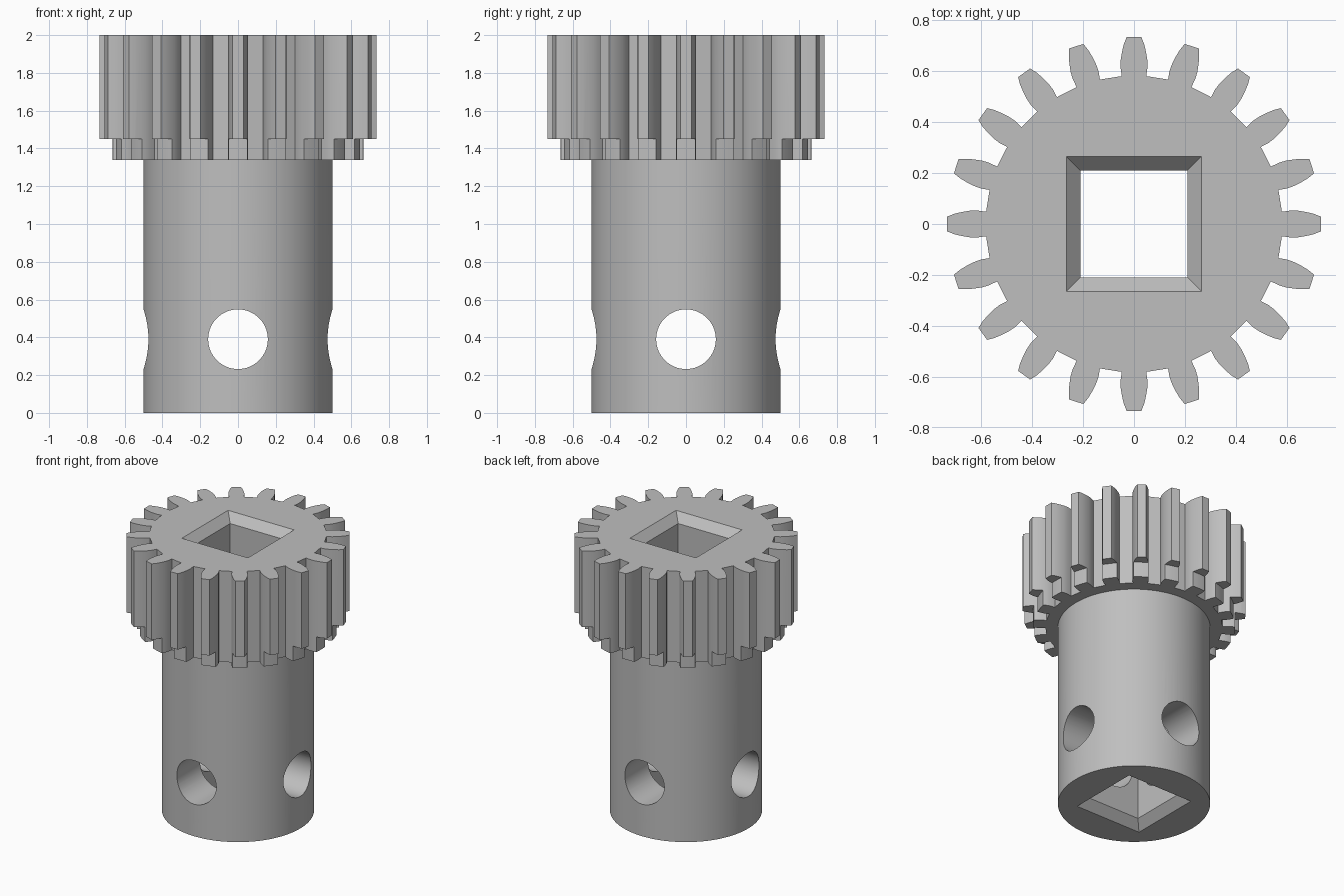
import bpy, bmesh, math
from mathutils import Matrix, Vector

cube = bpy.data.objects.get("Cube")
if cube:
    bpy.data.objects.remove(cube, do_unlink=True)

TEETH = 20
SHAFT_R, HOLE_R, HOLE_Z = 0.5, 0.158, 0.39
GEAR_Z, STEP_Z, TOP_Z = 1.34, 1.45, 2.0
STEP_R = 0.665
BORE, BORE_MOUTH, BEVEL = 0.21, 0.265, 0.06

grey = bpy.data.materials.new("plain grey")
grey.use_nodes = True
colour = (0.52, 0.52, 0.52, 1)
grey.diffuse_color = colour
grey.node_tree.nodes["Principled BSDF"].inputs["Base Color"].default_value = colour


def loft(name, sections, closed=False):
    """Skin a list of matching rings; cap the ends unless closed into a loop."""
    bm = bmesh.new()
    rings = [[bm.verts.new(p) for p in ring] for ring in sections]
    pairs = list(zip(rings, rings[1:]))
    if closed:
        pairs.append((rings[-1], rings[0]))
    else:
        bm.faces.new(rings[0])
        bm.faces.new(rings[-1])
    for a, b in pairs:
        for i in range(len(a)):
            j = (i + 1) % len(a)
            bm.faces.new((a[i], a[j], b[j], b[i]))
    bmesh.ops.recalc_face_normals(bm, faces=bm.faces)
    mesh = bpy.data.meshes.new(name)
    bm.to_mesh(mesh)
    bm.free()
    mesh.materials.append(grey)
    obj = bpy.data.objects.new(name, mesh)
    bpy.context.collection.objects.link(obj)
    return obj


def circle(r, z, n=128):
    return [(r * math.cos(math.tau * i / n), r * math.sin(math.tau * i / n), z)
            for i in range(n)]


def square(h, z):
    return [(-h, -h, z), (h, -h, z), (h, h, z), (-h, h, z)]


def combine(target, other, operation):
    mod = target.modifiers.new(operation.lower(), 'BOOLEAN')
    mod.operation = operation
    mod.solver = 'EXACT'
    mod.object = other
    bpy.context.view_layer.update()
    bpy.context.view_layer.objects.active = target
    bpy.ops.object.modifier_apply(modifier=mod.name)
    bpy.data.objects.remove(other, do_unlink=True)


# Toothed head: one curved tooth outline, repeated around the axis
flank = [(0.58, 0.048), (0.615, 0.053), (0.645, 0.052), (0.675, 0.047),
         (0.705, 0.040), (0.733, 0.029)]
tooth = [(r, -w) for r, w in flank] + [(r, w) for r, w in reversed(flank)]
outline = []
for i in range(TEETH):
    turn = Matrix.Rotation(math.tau * i / TEETH, 3, 'Z')
    outline += [turn @ Vector((x, y, 0)) for x, y in tooth]
gear = loft("pinion_gear", [[(p.x, p.y, z) for p in outline] for z in (GEAR_Z, TOP_Z)])

# Step that shortens the teeth along the lower rim
step = loft("step_cutter", [circle(STEP_R, GEAR_Z - 0.1), circle(1, GEAR_Z - 0.1),
                            circle(1, STEP_Z), circle(STEP_R, STEP_Z)], closed=True)
combine(gear, step, 'DIFFERENCE')

# Round shaft, running up into the head
shaft = loft("shaft", [circle(SHAFT_R, 0), circle(SHAFT_R, 1.6)])
combine(gear, shaft, 'UNION')

# Square bore with bevelled mouths at both ends
extra = 0.02
flare = BORE_MOUTH + extra * (BORE_MOUTH - BORE) / BEVEL
bore = loft("bore_cutter", [square(flare, -extra), square(BORE, BEVEL),
                            square(BORE, TOP_Z - BEVEL), square(flare, TOP_Z + extra)])
combine(gear, bore, 'DIFFERENCE')

# Crossed pin holes through the shaft
for axis in 'XY':
    pin = loft("pin_hole_cutter", [circle(HOLE_R, -1, 64), circle(HOLE_R, 1, 64)])
    pin.data.transform(Matrix.Translation((0, 0, HOLE_Z))
                       @ Matrix.Rotation(math.pi / 2, 4, 'Y' if axis == 'X' else 'X'))
    combine(gear, pin, 'DIFFERENCE')

# Smooth the curved walls, keep the corners crisp
bpy.ops.object.select_all(action='DESELECT')
gear.select_set(True)
bpy.context.view_layer.objects.active = gear
bpy.ops.object.shade_smooth_by_angle(angle=math.radians(25))
